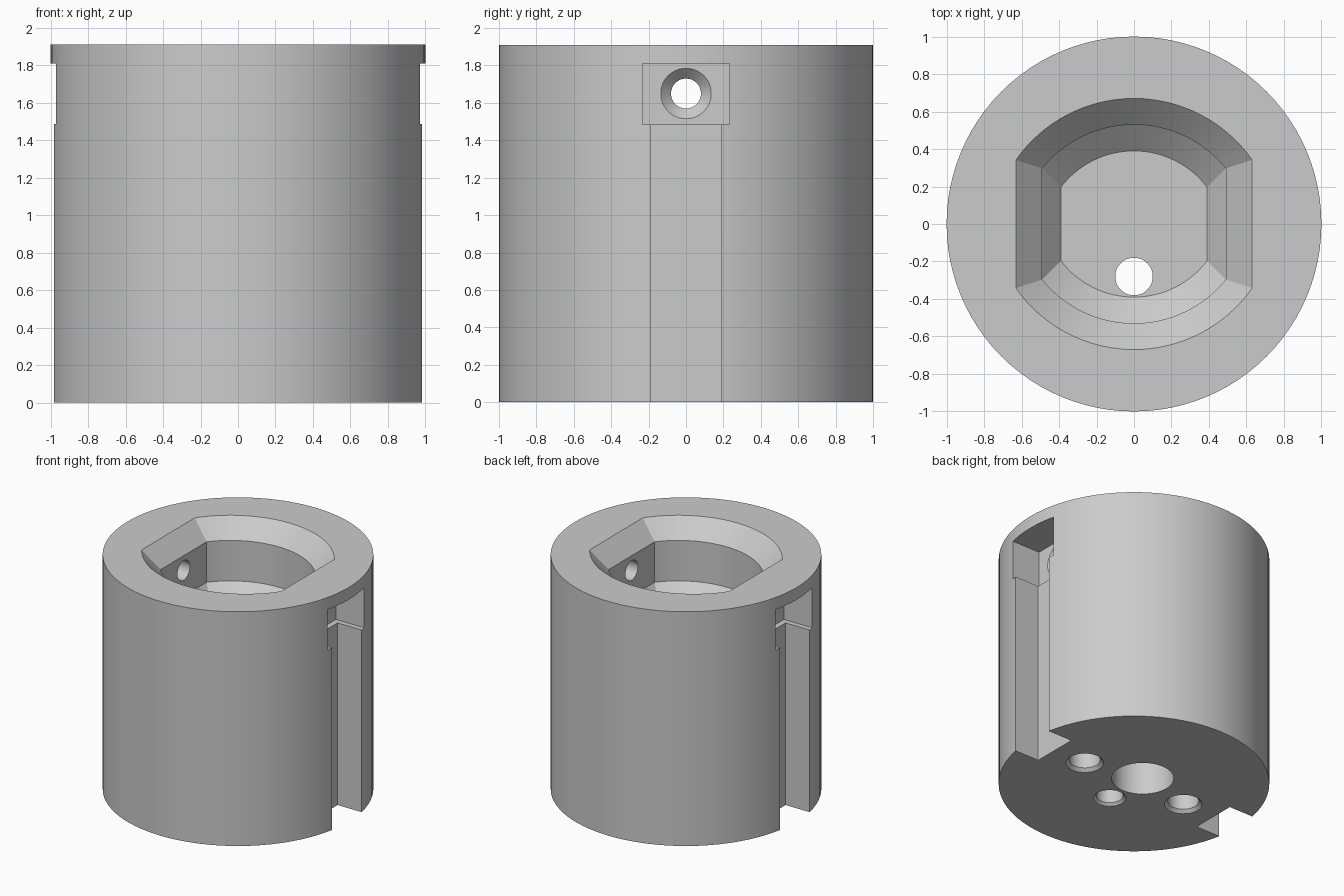
import bpy, bmesh
from math import pi, sin, cos, acos
from mathutils import Matrix

cube = bpy.data.objects.get("Cube")
if cube:
    bpy.data.objects.remove(cube, do_unlink=True)

HEIGHT = 1.91
grey = bpy.data.materials.new("plain_grey")
grey.use_nodes = True
grey.diffuse_color = (0.6, 0.6, 0.6, 1)
grey.node_tree.nodes["Principled BSDF"].inputs["Base Color"].default_value = grey.diffuse_color


def loft(name, rings, matrix=Matrix()):
    """Closed solid through rings of (x, y, z) points."""
    bm = bmesh.new()
    loops = [[bm.verts.new(p) for p in ring] for ring in rings]
    n = len(loops[0])
    for a, b in zip(loops, loops[1:]):
        for i in range(n):
            j = (i + 1) % n
            bm.faces.new((a[i], a[j], b[j], b[i]))
    bm.faces.new(loops[0][::-1])
    bm.faces.new(loops[-1])
    bm.transform(matrix)
    bmesh.ops.recalc_face_normals(bm, faces=bm.faces)
    mesh = bpy.data.meshes.new(name)
    bm.to_mesh(mesh)
    bm.free()
    mesh.materials.append(grey)
    obj = bpy.data.objects.new(name, mesh)
    bpy.context.collection.objects.link(obj)
    return obj


def turned(name, profile, x=0, y=0, sides=48, matrix=Matrix()):
    """Turned solid from (z, radius) pairs."""
    angles = [2 * pi * i / sides for i in range(sides)]
    return loft(name, [[(x + r * cos(a), y + r * sin(a), z) for a in angles]
                       for z, r in profile], matrix)


def box(name, x0, x1, half, z0, z1):
    return loft(name, [[(x0, -half, z), (x1, -half, z), (x1, half, z), (x0, half, z)]
                       for z in (z0, z1)])


def cavity_ring(z, flat, radius, steps=32):
    """Two offset arcs joined by flat sides."""
    start = acos(flat / radius)
    arc = []
    for i in range(steps + 1):
        a = start + (pi - 2 * start) * i / steps
        arc.append((radius * cos(a), radius * sin(a) - 0.1, z))
    return arc + [(-x, -y, z) for x, y, z in arc]


body = turned("cylinder_body", [(0, 1), (HEIGHT, 1)], sides=96)
cutters = []

# Stepped recess in the top, with sloping rim and floor edge
cutters.append(loft("recess_cutter", [
    cavity_ring(1.32, 0.39, 0.49), cavity_ring(1.44, 0.49, 0.63),
    cavity_ring(1.77, 0.49, 0.63), cavity_ring(1.93, 0.65, 0.79)]))

# Side grooves and the wider pockets above them
for s in (-1, 1):
    cutters.append(box("groove_cutter", s * 0.765, s * 1.1, 0.19, -0.1, 1.6))
    cutters.append(box("pocket_cutter", s * 0.72, s * 1.1, 0.233, 1.485, 1.81))

# Countersunk cross hole
cutters.append(turned("cross_hole_cutter",
                      [(-0.74, 0.155), (-0.665, 0.08), (0.665, 0.08), (0.74, 0.155)],
                      matrix=Matrix.Translation((0, 0, 1.65)) @ Matrix.Rotation(pi / 2, 4, 'Y')))

# Holes in the underside
for s in (-1, 1):
    cutters.append(turned("blind_hole_cutter", [(-0.02, 0.16), (0.025, 0.115), (0.6, 0.115)], x=s * 0.475))
cutters.append(turned("drain_hole_cutter", [(-0.02, 0.14), (0.02, 0.1), (1.6, 0.1)], y=-0.28))
cutters.append(turned("centre_hole_cutter", [(-0.02, 0.23), (0.8, 0.23)], y=0.1))

# Cut everything from the body
bpy.ops.object.select_all(action='DESELECT')
bpy.context.view_layer.objects.active = body
body.select_set(True)
for cutter in cutters:
    cutter.hide_render = True
    mod = body.modifiers.new("cut", 'BOOLEAN')
    mod.operation = 'DIFFERENCE'
    mod.solver = 'EXACT'
    mod.object = cutter
    bpy.ops.object.modifier_apply(modifier=mod.name)
    bpy.data.objects.remove(cutter, do_unlink=True)

bpy.ops.object.shade_smooth_by_angle(angle=pi / 9)
